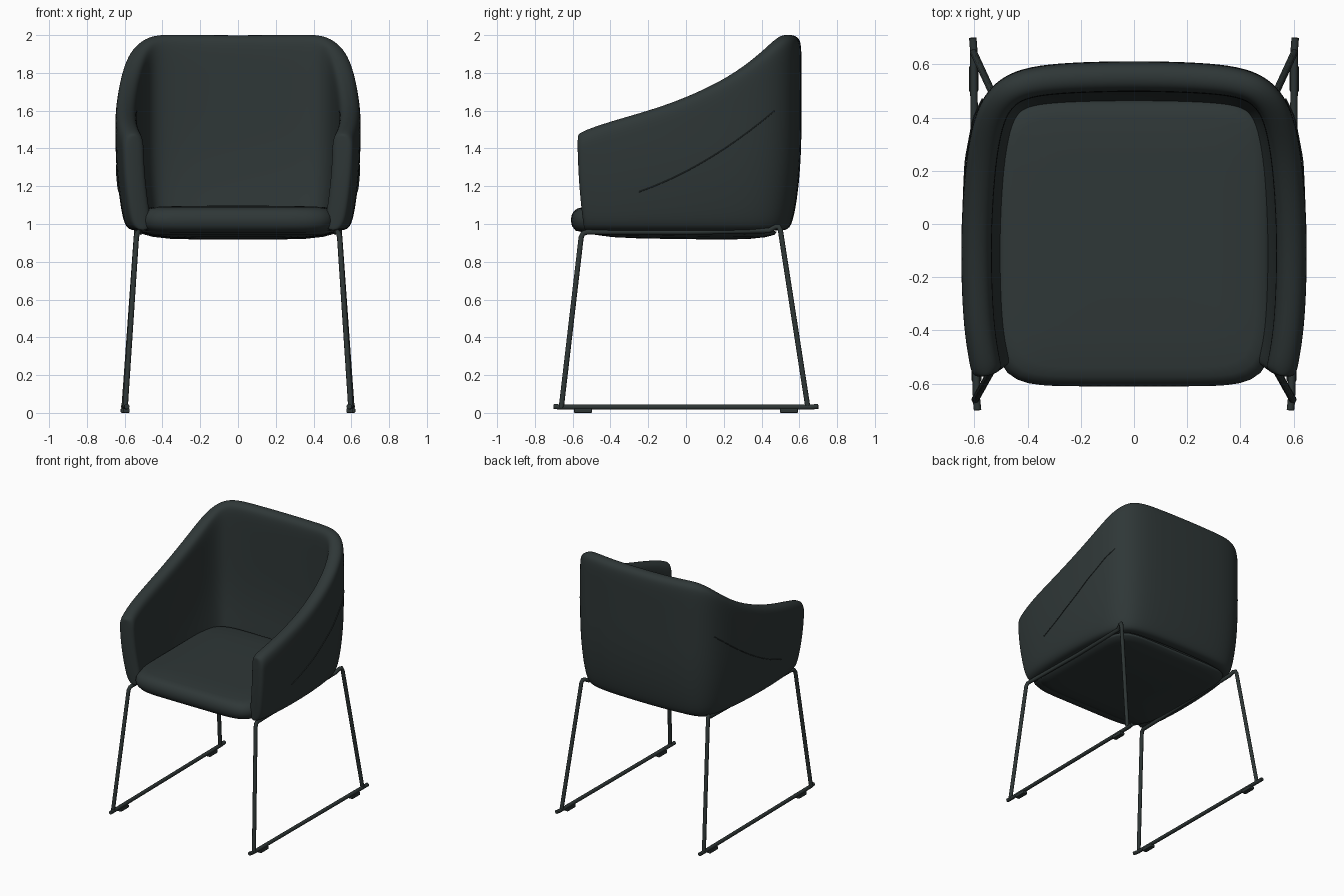
import bpy, bmesh, math
from mathutils import Vector

cube = bpy.data.objects.get("Cube")
if cube:
    bpy.data.objects.remove(cube)


def material(name, rgb):
    m = bpy.data.materials.new(name)
    m.use_nodes = True
    m.diffuse_color = (*rgb, 1)
    bsdf = m.node_tree.nodes["Principled BSDF"]
    bsdf.inputs["Base Color"].default_value = (*rgb, 1)
    bsdf.inputs["Roughness"].default_value = 0.8
    return m


FABRIC = material("dark green grey fabric", (0.028, 0.038, 0.038))
METAL = material("dark green grey metal", (0.026, 0.035, 0.034))


def finish(name, bm, mat, smooth=True):
    bmesh.ops.recalc_face_normals(bm, faces=bm.faces)
    mesh = bpy.data.meshes.new(name)
    bm.to_mesh(mesh)
    bm.free()
    for p in mesh.polygons:
        p.use_smooth = smooth
    ob = bpy.data.objects.new(name, mesh)
    mesh.materials.append(mat)
    bpy.context.collection.objects.link(ob)
    return ob


def tube(name, points, radius, mat):
    cu = bpy.data.curves.new(name, "CURVE")
    cu.dimensions = "3D"
    cu.bevel_depth = radius
    cu.bevel_resolution = 3
    cu.use_fill_caps = True
    sp = cu.splines.new("POLY")
    sp.points.add(len(points) - 1)
    for p, co in zip(sp.points, points):
        p.co = (*co, 1)
    sp.use_smooth = True
    ob = bpy.data.objects.new(name, cu)
    cu.materials.append(mat)
    bpy.context.collection.objects.link(ob)
    return ob


# Shell: half plan outline from back centre to arm front, with top height
PATH = [(0, .613, 2.0), (.2, .609, 2.0), (.36, .598, 2.004), (.475, .568, 2.0),
        (.556, .50, 1.965), (.604, .40, 1.895), (.634, .24, 1.78), (.65, 0, 1.667),
        (.65, -.2, 1.6), (.64, -.4, 1.545), (.618, -.53, 1.503), (.61, -.565, 1.485)]
BOTTOM, THICK = 0.965, 0.115


def tuck(z):
    """Inward lean of the shell towards its base."""
    return 0.05 * (max(0, 1.45 - z) / 0.48) ** 2


def section(top):
    """Closed upright section: (across, height), outer side up, inner side down."""
    side = [(.25, BOTTOM), (.02, BOTTOM + .03)]
    side += [(0, BOTTOM + (top - BOTTOM) * f) for f in (.2, .4, .6, .8)]
    side += [(0, top - .06), (.1, top - .018), (.35, top)]
    return side + [(1 - a, z) for a, z in reversed(side)]


bm = bmesh.new()
rings = []
last = len(PATH) - 1
for i, (x, y, top) in enumerate(PATH):
    a, b = PATH[max(i - 1, 0)], PATH[min(i + 1, last)]
    n = Vector((a[1] - b[1], b[0] - a[0], 0)).normalized()
    if i == 0:
        n = Vector((0, 1, 0))
    if i == last:
        n = Vector((1, -.2, 0)).normalized()
    # The end station is repeated, squeezed and pushed forward, to round the arm front
    for squeeze, push in [(1, 0)] + ([(.6, .018)] if i == last else []):
        ring = []
        for s, z in section(top - push * .6):
            s = .5 + (s - .5) * squeeze
            p = Vector((x, y - push, z)) - n * (s * THICK + tuck(z))
            if i >= last - 1:
                p.y += tuck(z) * .5
            if i == 0:
                p.x = 0
            ring.append(bm.verts.new(p))
        rings.append(ring)
count = len(rings[0])
for r, q in zip(rings, rings[1:]):
    for k in range(count):
        j = (k + 1) % count
        bm.faces.new((r[k], r[j], q[j], q[k]))
end = rings[-1]
for k in range(count // 2 - 1):
    bm.faces.new((end[k], end[k + 1], end[count - 2 - k], end[count - 1 - k]))
shell = finish("shell", bm, FABRIC)
mirror = shell.modifiers.new("Mirror", "MIRROR")
mirror.use_clip = True
mirror.merge_threshold = 0.002
sub = shell.modifiers.new("Subdivision", "SUBSURF")
sub.levels = sub.render_levels = 2


# Rounded square pads built from stacked rings of (inset, height)
def pad(name, cy, hx, hy, profile, power, tilt=0.0, steps=96):
    bm = bmesh.new()
    rings = []
    for inset, z in profile:
        ring = []
        for k in range(steps):
            t = math.tau * k / steps
            c, s = math.cos(t), math.sin(t)
            r = (abs(c) ** power + abs(s) ** power) ** (-1 / power)
            y = cy + (hy - inset) * r * s
            ring.append(bm.verts.new(((hx - inset) * r * c, y, z + tilt * y)))
        rings.append(ring)
    for r, q in zip(rings, rings[1:]):
        for k in range(steps):
            j = (k + 1) % steps
            bm.faces.new((r[k], r[j], q[j], q[k]))
    bm.faces.new(rings[0])
    bm.faces.new(rings[-1])
    return finish(name, bm, FABRIC)


pad("seat_cushion", -.07, .525, .54,
    [(.07, .955), (.025, .965), (.006, .99), (0, 1.02), (.004, 1.045),
     (.016, 1.068), (.035, 1.082), (.07, 1.09), (.2, 1.095), (.4, 1.097)], 7)
pad("seat_pan", -.03, .515, .51,
    [(.03, .975), (0, .965), (.01, .95), (.06, .936), (.15, .925), (.3, .92)], 7, tilt=-.014)

# Sled frame, feet and side seams, one set per side
for side, sx in (("left", 1), ("right", -1)):
    def at(pts):
        return [(sx * x, y, z) for x, y, z in pts]

    tube(side + "_leg_frame", at([
        (.597, -.66, .03), (.538, -.555, .93), (.533, -.545, .95), (.527, -.525, .957),
        (.515, 0, .957), (.515, .44, .965), (.525, .475, .985), (.532, .492, .985),
        (.536, .50, .965), (.603, .645, .03)]), .014, METAL)
    tube(side + "_runner", at([(.588, -.70, .034), (.592, -.66, .031),
                               (.603, .66, .031), (.606, .70, .034)]), .014, METAL)
    for end_name, y in (("front", -.545), ("rear", .545)):
        bm = bmesh.new()
        bmesh.ops.create_cube(bm, size=1)
        bmesh.ops.scale(bm, vec=(.036, .095, .024), verts=bm.verts)
        bmesh.ops.translate(bm, vec=(sx * (.5975 + .01 * y), y, .012), verts=bm.verts)
        foot = finish(side + "_" + end_name + "_foot", bm, METAL, smooth=False)
        bevel = foot.modifiers.new("Bevel", "BEVEL")
        bevel.width = .005
        bevel.segments = 2

    # Seam follows the outer face of the shell
    seam = []
    for k in range(25):
        t = k / 24
        y, z = -.25 + .72 * t, 1.17 + .25 * t + .18 * t * t
        for (x0, y0, _), (x1, y1, _) in zip(PATH, PATH[1:]):
            if y1 <= y <= y0:
                x = x0 + (x1 - x0) * (y0 - y) / (y0 - y1)
        seam.append((x - tuck(z), y, z))
    tube(side + "_seam", at(seam), .003, FABRIC)
